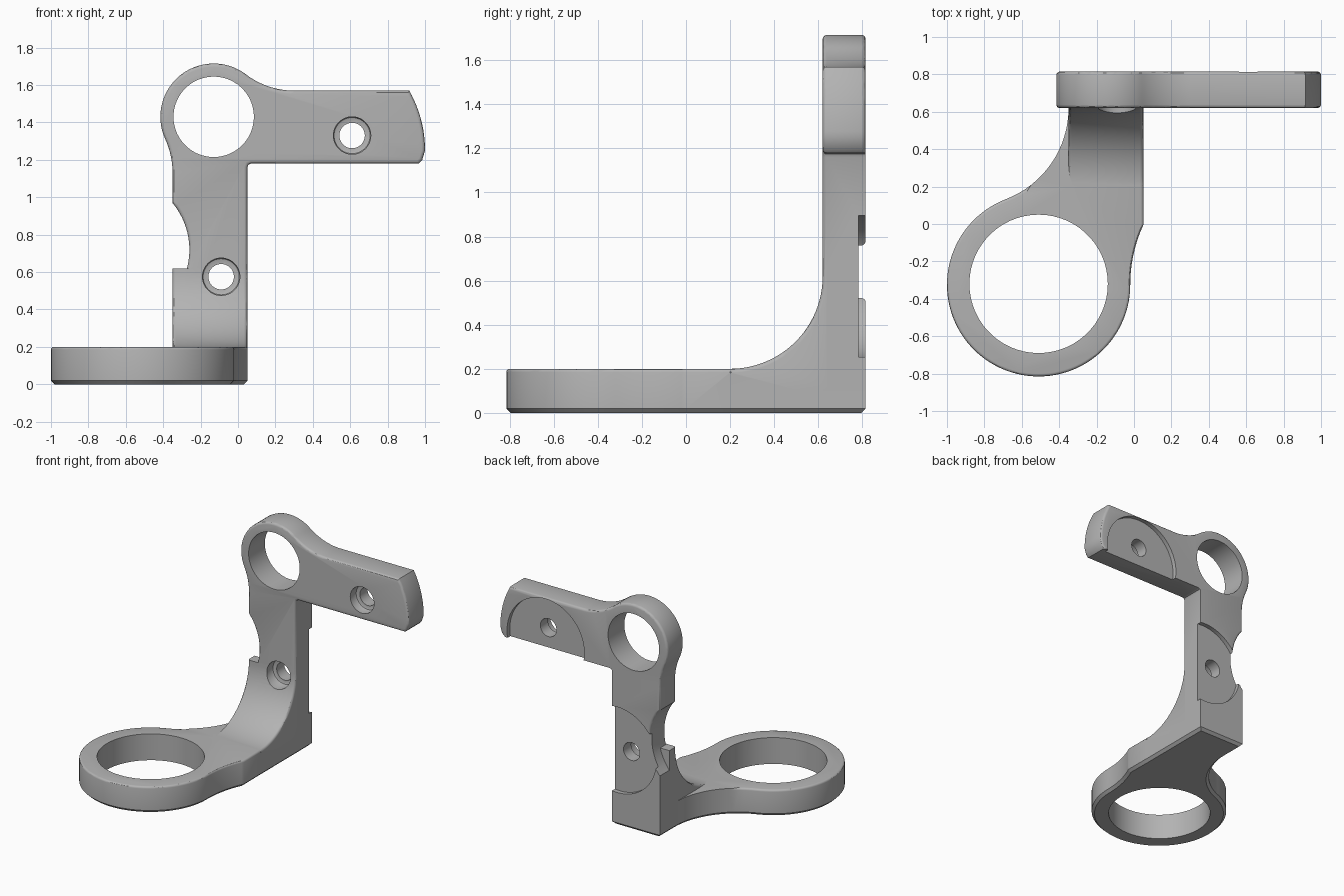
import bpy, bmesh, math

if "Cube" in bpy.data.objects:
    bpy.data.objects.remove(bpy.data.objects["Cube"], do_unlink=True)

grey = bpy.data.materials.new("plain_grey")
grey.use_nodes = True
grey.diffuse_color = (0.45, 0.45, 0.45, 1)
grey.node_tree.nodes["Principled BSDF"].inputs["Base Color"].default_value = (0.45, 0.45, 0.45, 1)

# Axis mappings: profile (u, v) and depth w to world space
PLAN = lambda u, v, w: (u, v, w)
FRONT = lambda u, v, w: (u, w, v)
SIDE = lambda u, v, w: (w, u, v)


def arc(cx, cy, r, start, end, n=16):
    angles = [math.radians(start + (end - start) * i / n) for i in range(n + 1)]
    return [(cx + r * math.cos(a), cy + r * math.sin(a)) for a in angles]


def prism(name, profile, low, high, plane, bevels=()):
    """Extrude a profile; each bevel is (cap depth, size, segments, edge rule)."""
    bm = bmesh.new()
    a = [bm.verts.new(plane(u, v, low)) for u, v in profile]
    b = [bm.verts.new(plane(u, v, high)) for u, v in profile]
    n = len(profile)
    bm.faces.new(a)
    bm.faces.new(b)
    for i in range(n):
        j = (i + 1) % n
        bm.faces.new((a[i], a[j], b[j], b[i]))
    bmesh.ops.recalc_face_normals(bm, faces=bm.faces)
    axis = {PLAN: 2, FRONT: 1, SIDE: 0}[plane]
    for depth, size, segments, rule in bevels:
        edges = [e for e in bm.edges
                 if all(abs(v.co[axis] - depth) < 1e-4 for v in e.verts)
                 and rule((e.verts[0].co + e.verts[1].co) / 2)]
        bmesh.ops.bevel(bm, geom=edges, offset=size, segments=segments, profile=0.5,
                        affect='EDGES', clamp_overlap=False)
    mesh = bpy.data.meshes.new(name)
    bm.to_mesh(mesh)
    bm.free()
    mesh.materials.append(grey)
    obj = bpy.data.objects.new(name, mesh)
    bpy.context.collection.objects.link(obj)
    return obj


def combine(target, other, operation):
    """Apply a boolean and discard the second solid."""
    mod = target.modifiers.new("join", 'BOOLEAN')
    mod.operation, mod.object, mod.solver = operation, other, 'EXACT'
    bpy.context.view_layer.objects.active = target
    bpy.ops.object.modifier_apply(modifier=mod.name)
    bpy.data.objects.remove(other, do_unlink=True)


def bore(name, x, v, r, low, high, plane, bevels=()):
    combine(bracket, prism(name, arc(x, v, r, 0, 354, 59), low, high, plane, bevels), 'DIFFERENCE')


always = lambda m: True

# Base: ring blended into a straight foot
base_outline = ([(0.05, 0.815), (-0.35, 0.815)]
                + arc(-0.872, 0.62, 0.522, 0, -69)
                + arc(-0.51, -0.325, 0.49, 111, 360, 72)[1:]
                + arc(0.746, -0.325, 0.766, 180, 155)[1:]
                + [(0.05, 0.2)])
bracket = prism("bracket", base_outline, 0, 0.2, PLAN,
                [(0, 0.02, 1, always), (0.2, 0.015, 3, lambda m: m.y < 0.2)])

# Upright with upper ring and side arm
upright_outline = ([(0.05, 0.1), (0.05, 1.16), (0.056, 1.174), (0.07, 1.18),
                    (0.965, 1.18), (0.985, 1.2)]
                   + arc(0.35, 1.25, 0.65, 0, 29.5, 12)
                   + arc(0.3, 1.995, 0.425, 270, 232.7)
                   + arc(-0.13, 1.43, 0.285, 52.7, 204.4, 48)[1:]
                   + arc(-0.79, 1.13, 0.44, 24.4, 0, 10)[1:]
                   + arc(-0.65, 0.72, 0.39, 39.7, -39.7, 24)
                   + [(-0.35, 0.1)])


def back_edge(m):
    on_inner_side = abs(m.x - 0.05) < 0.02 and m.z < 1.18
    under_arm = m.x > 0.04 and m.z < 1.185
    return m.z > 0.5 and not on_inner_side and not under_arm


upright = prism("upright", upright_outline, 0.62, 0.815, FRONT,
                [(0.62, 0.018, 3, lambda m: m.z > 0.2), (0.815, 0.018, 3, back_edge)])
combine(bracket, upright, 'UNION')

# Curved web between base and upright
web_outline = arc(0.2, 0.62, 0.42, 270, 360, 24) + [(0.7, 0.62), (0.7, 0.1), (0.2, 0.1)]
on_curve = lambda m: m.y < 0.621 and m.z > 0.195 and m.y > 0.2
web = prism("web", web_outline, -0.35, 0.05, SIDE,
            [(-0.35, 0.018, 3, on_curve), (0.05, 0.018, 3, on_curve)])
combine(bracket, web, 'UNION')

# Large openings in the base ring and upper ring
bore("base_opening", -0.51, -0.32, 0.37, -0.1, 0.3, PLAN)
bore("ring_opening", -0.13, 1.43, 0.215, 0.5, 0.9, FRONT)

# Round recesses on the back
bore("arm_recess", 0.61, 1.235, 0.325, 0.782, 0.9, FRONT)
bore("upright_recess", 0.005, 0.575, 0.325, 0.782, 0.9, FRONT)

# Counterbored screw holes
for x, z in ((0.61, 1.33), (-0.09, 0.575)):
    bore("screw_hole", x, z, 0.068, 0.4, 0.9, FRONT)
    bore("screw_seat", x, z, 0.1, 0.5, 0.69, FRONT, [(0.69, 0.012, 2, always)])

bpy.ops.object.select_all(action='DESELECT')
bracket.select_set(True)
bpy.context.view_layer.objects.active = bracket
bpy.ops.object.shade_smooth_by_angle(angle=math.radians(30))
